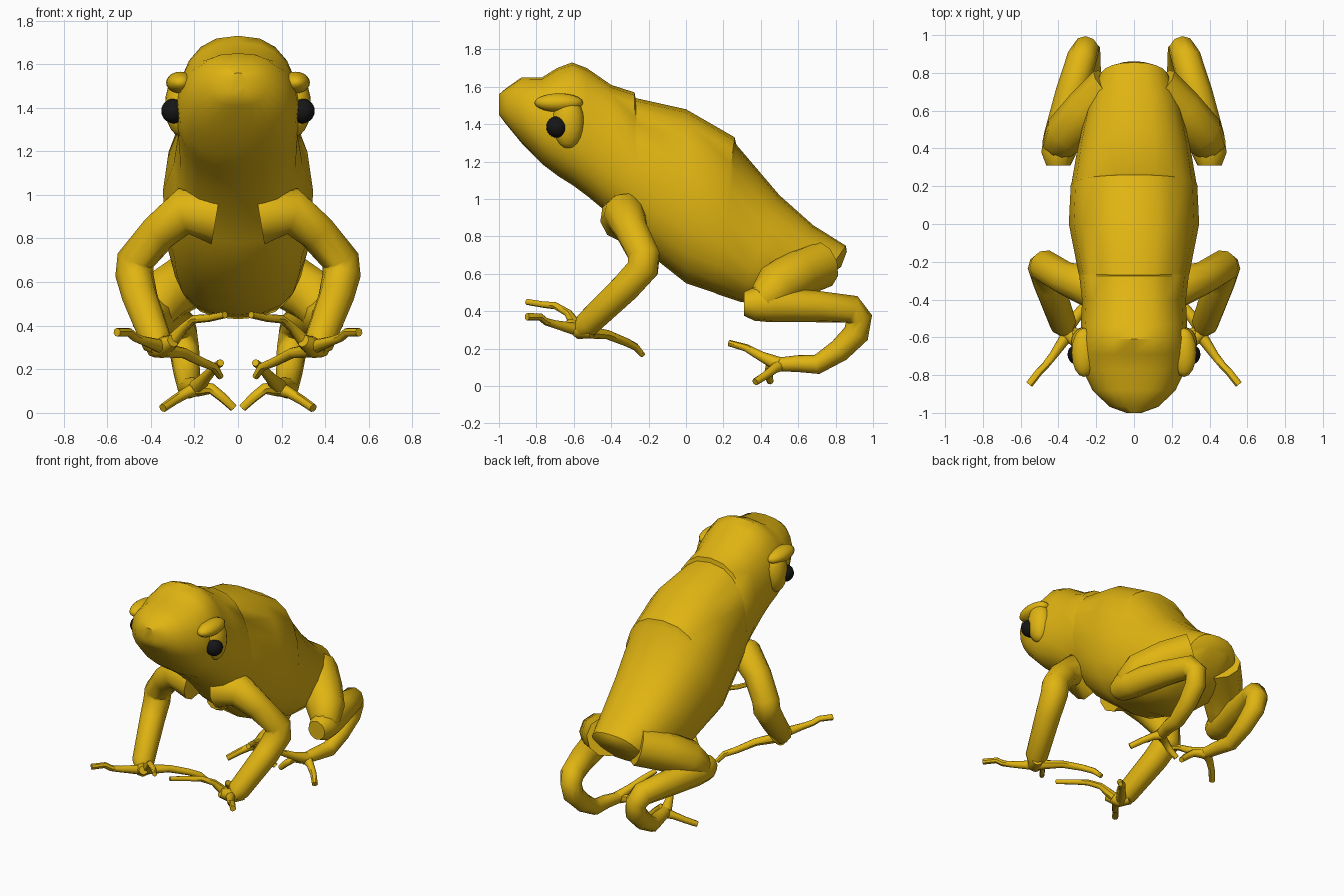
import bpy, bmesh, math
from mathutils import Vector

if "Cube" in bpy.data.objects:
    bpy.data.objects.remove(bpy.data.objects["Cube"])


def material(name, rgb):
    m = bpy.data.materials.new(name)
    m.diffuse_color = (*rgb, 1)
    m.use_nodes = True
    m.node_tree.nodes["Principled BSDF"].inputs["Base Color"].default_value = m.diffuse_color
    return m


YELLOW = material("golden skin", (0.75, 0.46, 0.006))
BLACK = material("eye black", (0.008, 0.008, 0.008))


def finish(bm, name, mat, mirror=True, angle=45):
    bmesh.ops.recalc_face_normals(bm, faces=bm.faces)
    me = bpy.data.meshes.new(name)
    bm.to_mesh(me)
    bm.free()
    me.materials.append(mat)
    ob = bpy.data.objects.new(name, me)
    bpy.context.collection.objects.link(ob)
    bpy.ops.object.select_all(action='DESELECT')
    ob.select_set(True)
    bpy.context.view_layer.objects.active = ob
    bpy.ops.object.shade_smooth_by_angle(angle=math.radians(angle))
    if mirror:
        ob.modifiers.new("mirror", 'MIRROR').use_mirror_merge = False
    return ob


def loft(bm, rings):
    rows = [[bm.verts.new(p) for p in r] for r in rings]
    n = len(rows[0])
    for a, b in zip(rows, rows[1:]):
        for i in range(n):
            j = (i + 1) % n
            bm.faces.new((a[i], a[j], b[j], b[i]))
    bm.faces.new(rows[0])
    bm.faces.new(rows[-1])


def limb(name, path, sides=10):
    """Tapered tube through (x, y, z, radius) stations."""
    pts = [Vector(p[:3]) for p in path]
    rings, u = [], None
    for k, p in enumerate(pts):
        a = (p - pts[k - 1]).normalized() if k else Vector()
        b = (pts[k + 1] - p).normalized() if k < len(pts) - 1 else Vector()
        t = (a + b).normalized()
        if u is None:
            u = t.orthogonal()
        u = (u - t * u.dot(t)).normalized()
        v = t.cross(u)
        r = path[k][3]
        rings.append([p + r * (u * math.cos(q) + v * math.sin(q))
                      for q in (2 * math.pi * i / sides for i in range(sides))])
    bm = bmesh.new()
    loft(bm, rings)
    return finish(bm, name, YELLOW)


def ball(name, centre, size, mat, seg=16):
    bm = bmesh.new()
    bmesh.ops.create_uvsphere(bm, u_segments=seg, v_segments=seg // 2 + 2, radius=1)
    for v in bm.verts:
        v.co = Vector(c + s * q for c, s, q in zip(centre, size, v.co))
    return finish(bm, name, mat)


# Body and head: rounded-box sections from top (y, z) to bottom (y, z), half width
sections = [
    (-1.00, 1.56, -1.00, 1.45, .04), (-.965, 1.59, -.97, 1.41, .13),
    (-.88, 1.65, -.88, 1.30, .22), (-.77, 1.65, -.76, 1.18, .275),
    (-.69, 1.70, -.68, 1.12, .285), (-.61, 1.73, -.60, 1.07, .285),
    (-.53, 1.70, -.52, 1.01, .28), (-.40, 1.61, -.40, .91, .275),
    (-.275, 1.57, -.27, .78, .29), (-.27, 1.54, -.24, .74, .295),
    (0, 1.48, 0, .55, .345), (.26, 1.33, .15, .50, .335),
    (.27, 1.29, .17, .49, .33), (.50, 1.02, .29, .45, .30),
    (.68, .86, .47, .43, .26), (.855, .75, .68, .50, .19),
    (.86, .72, .83, .64, .08)]


def power(c, e=0.8):
    return math.copysign(abs(c) ** e, c)


rings = []
for ty, tz, by, bz, w in sections:
    ring = []
    for i in range(20):
        q = 2 * math.pi * i / 20
        h = power(math.cos(q))
        narrow = 1 - 0.10 * max(h, 0)
        ring.append((w * narrow * power(math.sin(q)),
                     (ty + by) / 2 + h * (ty - by) / 2,
                     (tz + bz) / 2 + h * (tz - bz) / 2))
    rings.append(ring)
bm = bmesh.new()
loft(bm, rings)
finish(bm, "body", YELLOW, mirror=False, angle=40)

# Eyes with brow ridges and sockets
ball("eye", (.295, -.69, 1.385), (.057, .057, .057), BLACK, 20)
ball("brow", (.265, -.68, 1.515), (.065, .13, .05), YELLOW)
ball("eye_socket", (.265, -.63, 1.41), (.07, .085, .14), YELLOW)

# Front limbs
limb("upper_arm", [(.10, -.33, .90, .13), (.25, -.33, .925, .11),
                   (.36, -.29, .83, .09), (.47, -.225, .70, .088),
                   (.475, -.23, .63, .088), (.45, -.32, .53, .082),
                   (.375, -.53, .33, .072), (.36, -.57, .295, .04)])
limb("palm", [(.39, -.50, .29, .035), (.35, -.57, .30, .05),
              (.30, -.63, .33, .03)], 8)
front_toes = {
    "outer": [(.34, -.57, .30, .035), (.43, -.70, .33, .022), (.47, -.75, .345, .02),
              (.50, -.78, .37, .02), (.555, -.85, .37, .02)],
    "inner": [(.32, -.58, .31, .035), (.25, -.63, .39, .022), (.20, -.70, .43, .02),
              (.13, -.76, .435, .017), (.06, -.85, .45, .016)],
    "rear": [(.36, -.56, .29, .035), (.25, -.42, .275, .025), (.17, -.32, .235, .022),
             (.11, -.27, .21, .02), (.08, -.23, .165, .015)]}
for key, path in front_toes.items():
    limb("front_toe_" + key, path, 8)

# Hind limbs
limb("thigh", [(.12, .72, .65, .13), (.24, .60, .60, .13), (.35, .48, .53, .125),
               (.39, .41, .46, .10), (.39, .36, .45, .06)])
limb("shank", [(.40, .31, .44, .065), (.40, .37, .44, .092), (.385, .46, .435, .095),
               (.33, .70, .425, .085), (.275, .88, .41, .08), (.255, .925, .36, .072),
               (.245, .91, .28, .07), (.235, .82, .19, .062), (.225, .70, .115, .052),
               (.21, .60, .12, .045), (.18, .47, .115, .035)])
hind_toes = {
    "middle": [(.19, .50, .115, .04), (.15, .40, .16, .026), (.11, .32, .205, .02),
               (.08, .23, .23, .017)],
    "outer": [(.19, .50, .11, .035), (.24, .47, .09, .025), (.29, .43, .06, .022),
              (.345, .37, .022, .02)],
    "inner": [(.18, .49, .11, .035), (.12, .45, .11, .025), (.07, .44, .07, .022),
              (.02, .45, .022, .018)]}
for key, path in hind_toes.items():
    limb("hind_toe_" + key, path, 8)
